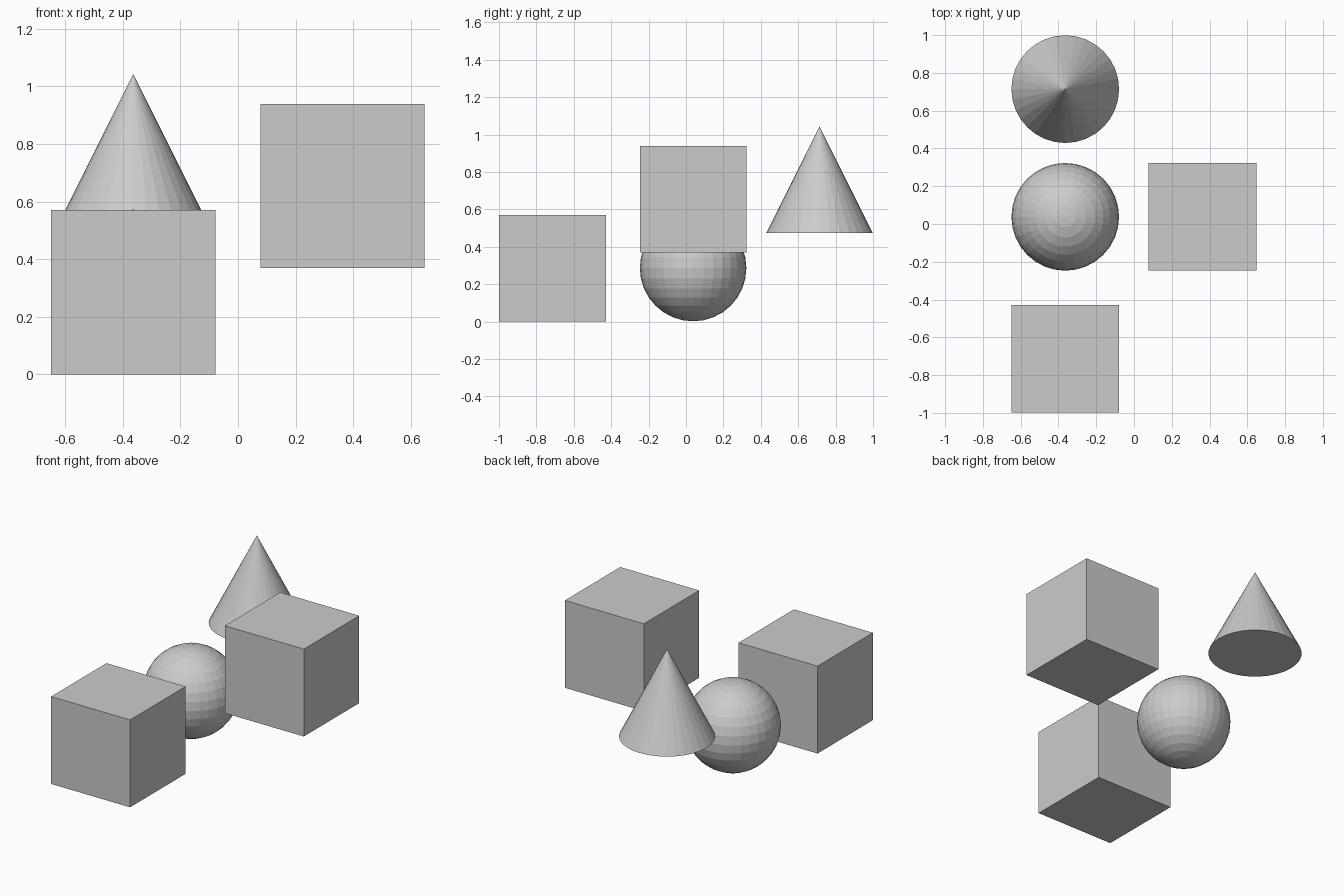
import bpy

if "Cube" in bpy.data.objects:
    bpy.data.objects.remove(bpy.data.objects["Cube"])

SIZE = 0.57          # every solid shares the same width and height
R = SIZE / 2
LEFT, RIGHT = -0.364, 0.363


def name_part(name):
    bpy.context.object.name = name


def add_cube(name, location):
    bpy.ops.mesh.primitive_cube_add(size=SIZE, location=location)
    name_part(name)


# Two cubes: one on the floor at the front, one raised on the right
add_cube("front_cube", (LEFT, -0.714, R))
add_cube("raised_cube", (RIGHT, 0.038, 0.654))

# Faceted ball in the middle of the left row
bpy.ops.mesh.primitive_uv_sphere_add(segments=32, ring_count=16, radius=R,
                                     location=(LEFT, 0.038, 0.287))
name_part("ball")

# Raised cone at the back of the left row
bpy.ops.mesh.primitive_cone_add(vertices=32, radius1=R, radius2=0, depth=SIZE,
                                location=(LEFT, 0.714, 0.758))
name_part("raised_cone")
